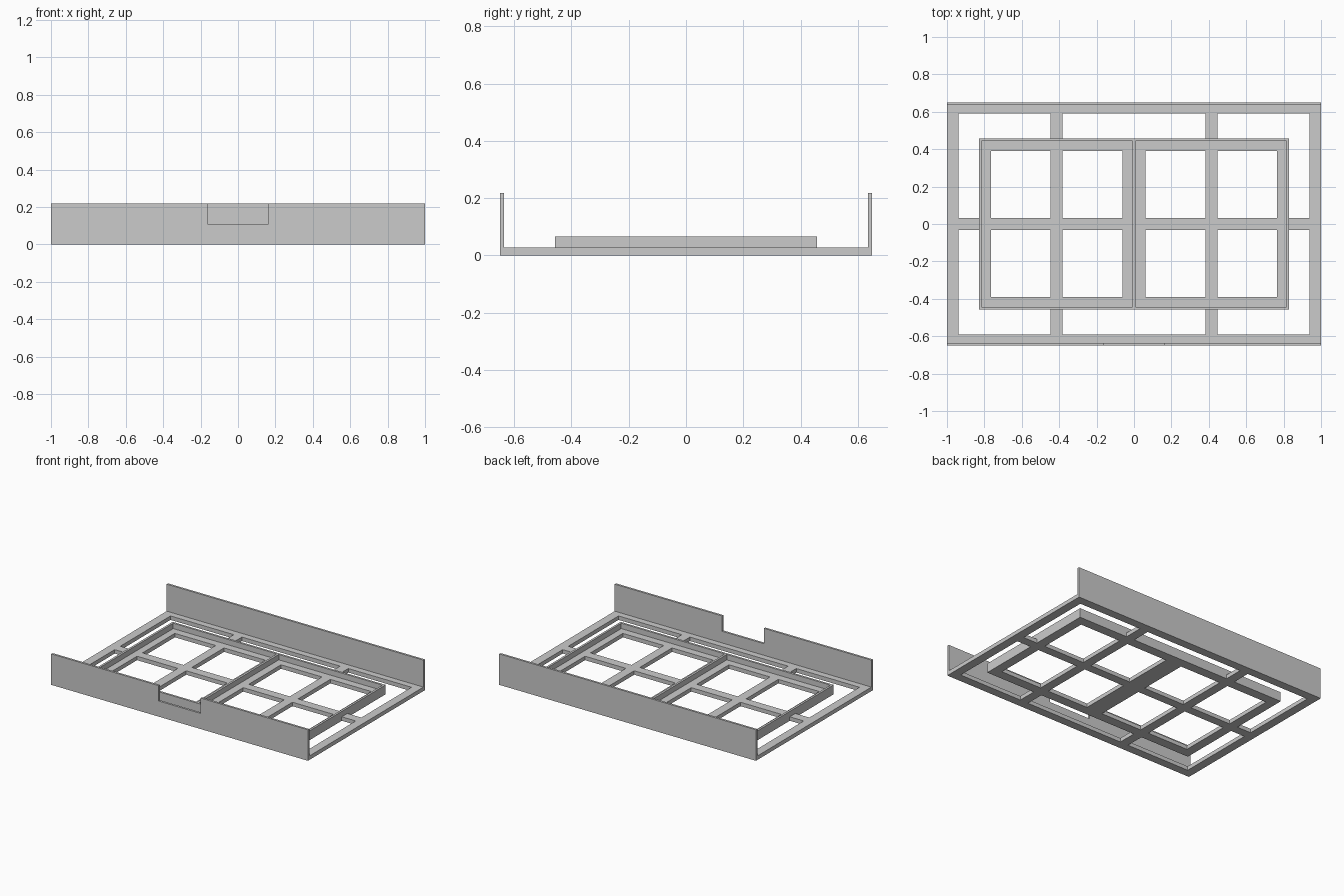
import bpy
import bmesh

if "Cube" in bpy.data.objects:
    bpy.data.objects.remove(bpy.data.objects["Cube"])

FLOOR, WALL_TOP, TRAY_TOP, THICK = 0.028, 0.218, 0.066, 0.015
HX, HY = 1.0, 0.65          # outer frame half size
TX, TY = 0.83, 0.458        # inner tray half size

grey = bpy.data.materials.new("light_grey")
grey.diffuse_color = (0.6, 0.6, 0.6, 1)
grey.use_nodes = True
grey.node_tree.nodes["Principled BSDF"].inputs["Base Color"].default_value = grey.diffuse_color


def prism(name, verts, faces, direction):
    """Extrude a flat sheet of faces into a solid along a direction."""
    bm = bmesh.new()
    vs = [bm.verts.new(v) for v in verts]
    fs = [bm.faces.new([vs[i] for i in f]) for f in faces]
    ext = bmesh.ops.extrude_face_region(bm, geom=fs, use_keep_orig=True)
    moved = [g for g in ext["geom"] if isinstance(g, bmesh.types.BMVert)]
    bmesh.ops.translate(bm, verts=moved, vec=direction)
    bmesh.ops.delete(bm, geom=[v for v in bm.verts if not v.link_faces], context="VERTS")
    bmesh.ops.recalc_face_normals(bm, faces=bm.faces)
    mesh = bpy.data.meshes.new(name)
    bm.to_mesh(mesh)
    bm.free()
    mesh.materials.append(grey)
    obj = bpy.data.objects.new(name, mesh)
    bpy.context.collection.objects.link(obj)
    return obj


def lattice(name, xs, ys, solid, z, height):
    """Plate made of the grid cells whose centre passes the solid rule."""
    n = len(ys)
    verts = [(x, y, z) for x in xs for y in ys]
    faces = []
    for i in range(len(xs) - 1):
        for j in range(n - 1):
            if solid((xs[i] + xs[i + 1]) / 2, (ys[j] + ys[j + 1]) / 2):
                a = i * n + j
                faces.append((a, a + n, a + n + 1, a + 1))
    return prism(name, verts, faces, (0, 0, height))


def mirrored(values):
    return sorted({s * v for v in values for s in (-1, 1)})


# Floor: outer frame, cross bars and the two tray frames in one plate
def floor_rule(x, y):
    x, y = abs(x), abs(y)
    bars = x > 0.939 or y > 0.59 or 0.382 < x < 0.446 or y < 0.031
    in_tray = x < TX and y < TY
    tray_rim = in_tray and (x > 0.765 or y > 0.39 or x < 0.062)
    return bars or tray_rim


lattice("floor_grid",
        mirrored([0.062, 0.382, 0.446, 0.765, TX, 0.939, HX]),
        mirrored([0.031, 0.39, TY, 0.59, HY]), floor_rule, 0, FLOOR)

# Low tray rim with the centre divider
lattice("tray_walls",
        mirrored([THICK / 2, TX - THICK, TX]), mirrored([TY - THICK, TY]),
        lambda x, y: abs(x) > TX - THICK or abs(y) > TY - THICK or abs(x) < THICK / 2,
        FLOOR, TRAY_TOP - FLOOR)

# Tall back panel
prism("back_panel",
      [(-HX, HY, FLOOR), (HX, HY, FLOOR), (HX, HY, WALL_TOP), (-HX, HY, WALL_TOP)],
      [(0, 1, 2, 3)], (0, -THICK, 0))

# Tall front panel with a notch for access
N, NZ = 0.163, 0.11
outline = [(-HX, FLOOR), (HX, FLOOR), (HX, WALL_TOP), (N, WALL_TOP),
           (N, NZ), (-N, NZ), (-N, WALL_TOP), (-HX, WALL_TOP)]
prism("front_panel", [(x, -HY, z) for x, z in outline],
      [tuple(range(len(outline)))], (0, THICK, 0))
